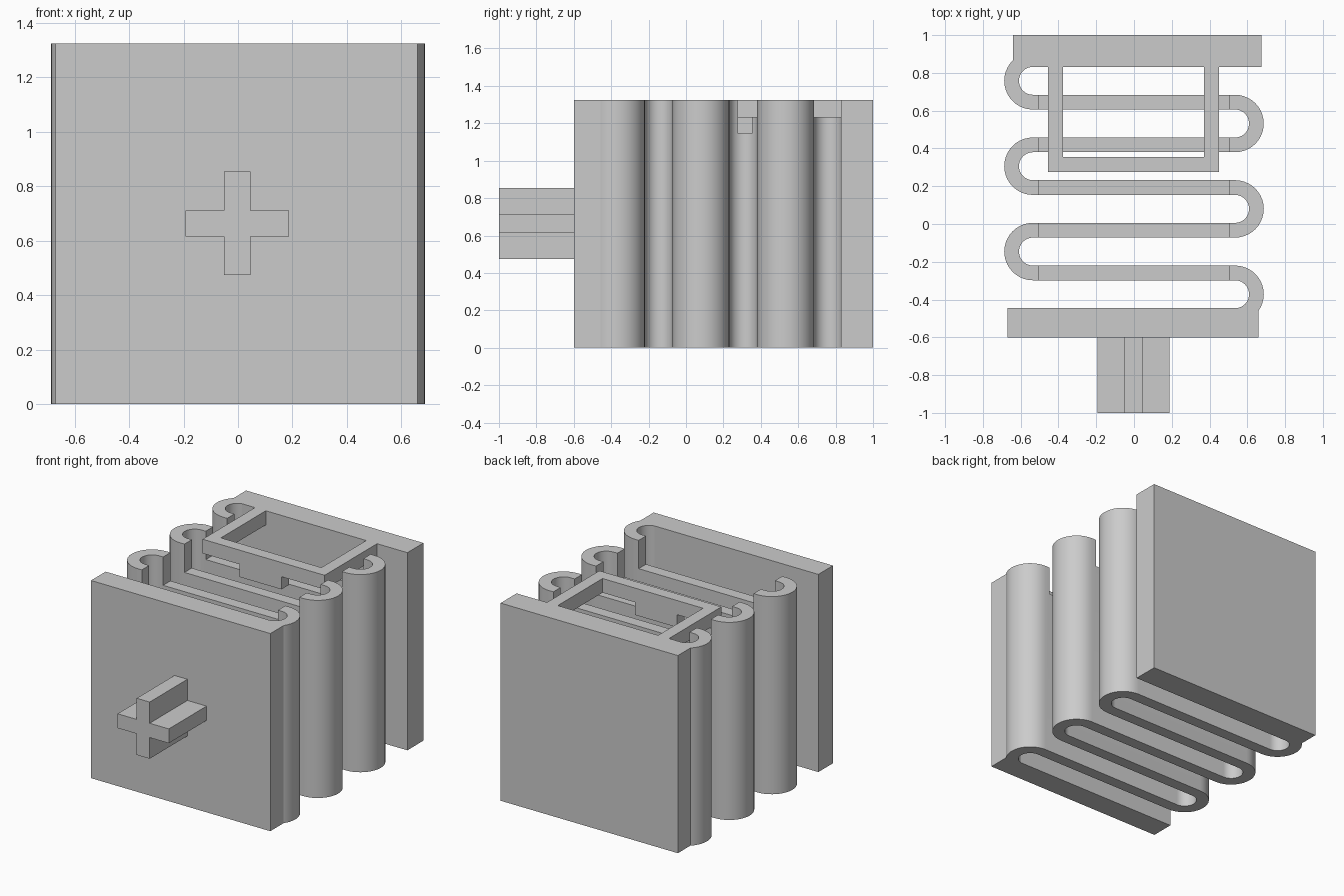
import bpy
import bmesh
from math import cos, sin, pi, radians
from mathutils import Vector

if "Cube" in bpy.data.objects:
    bpy.data.objects.remove(bpy.data.objects["Cube"])

HEIGHT = 1.325
PITCH = 0.226       # spacing between spring bars
HALF = 0.039        # half the spring wall thickness
BEND_X = 0.535      # centre of each bend
FIRST_Y = -0.372    # centre of the first bend
SLOT_X = 0.505
SLOT_Z = 1.135      # lowered top of the bars

grey = bpy.data.materials.new("plain grey")
grey.use_nodes = True
colour = (0.6, 0.6, 0.6, 1)
grey.diffuse_color = colour
grey.node_tree.nodes["Principled BSDF"].inputs["Base Color"].default_value = colour


def add_object(name, bm):
    bmesh.ops.recalc_face_normals(bm, faces=bm.faces)
    mesh = bpy.data.meshes.new(name)
    bm.to_mesh(mesh)
    bm.free()
    mesh.materials.append(grey)
    obj = bpy.data.objects.new(name, mesh)
    bpy.context.collection.objects.link(obj)
    return obj


def extrude(bm, faces, vector):
    result = bmesh.ops.extrude_face_region(bm, geom=faces, use_keep_orig=True)
    moved = [g for g in result["geom"] if isinstance(g, bmesh.types.BMVert)]
    bmesh.ops.translate(bm, verts=moved, vec=vector)


def prism(name, points, vector):
    bm = bmesh.new()
    face = bm.faces.new([bm.verts.new(p) for p in points])
    extrude(bm, [face], vector)
    return add_object(name, bm)


def box(name, x0, x1, y0, y1, z0, z1):
    corners = [(x0, y0, z0), (x1, y0, z0), (x1, y1, z0), (x0, y1, z0)]
    return prism(name, corners, (0, 0, z1 - z0))


# End plates
box("front_plate", -0.67, 0.66, -0.60, -0.445, 0, HEIGHT)
box("back_plate", -0.64, 0.675, 0.83, 1.0, 0, HEIGHT)

# Cross-shaped peg
long, short = 0.19, 0.048
quarter = [(long, -short), (long, short), (short, short)]
outline = []
for turn in range(4):
    a = turn * pi / 2
    outline += [(x * cos(a) - z * sin(a) - 0.003, -1, x * sin(a) + z * cos(a) + 0.664)
                for x, z in quarter]
prism("cross_peg", outline, (0, 0.4, 0))

# Folded spring: bends alternate sides and are joined by straight bars
STEPS = 20
rails = []
for i in range(6):
    side = 1 if i % 2 == 0 else -1
    for k in range(STEPS + 1):
        a = -pi / 2 + pi * k / STEPS
        normal = Vector((side * cos(a), sin(a), 0))
        centre = Vector((side * BEND_X, FIRST_Y + i * PITCH, 0))
        r = PITCH / 2
        # the wall keeps the same two sides as the bends alternate
        rails.append((centre + normal * (r + side * HALF),
                      centre + normal * (r - side * HALF)))
bm = bmesh.new()
pairs = [(bm.verts.new(p), bm.verts.new(q)) for p, q in rails]
strip = [bm.faces.new((a[0], b[0], b[1], a[1])) for a, b in zip(pairs, pairs[1:])]
extrude(bm, strip, (0, 0, HEIGHT))
spring = add_object("folded_spring", bm)

# Lower the middle of every bar
cutter = box("slot_cutter", -SLOT_X, SLOT_X, -0.36, 0.72, SLOT_Z, 1.6)
cutter.hide_render = True
cut = spring.modifiers.new("slot", 'BOOLEAN')
cut.operation = 'DIFFERENCE'
cut.solver = 'EXACT'
cut.object = cutter
bpy.ops.object.select_all(action='DESELECT')
spring.select_set(True)
bpy.context.view_layer.objects.active = spring
bpy.ops.object.modifier_apply(modifier=cut.name)
bpy.data.objects.remove(cutter)
bpy.ops.object.shade_smooth_by_angle(angle=radians(30))

# Catch frame reaching from the back plate, with a tab between the bars
FRAME_Z = 1.23
box("frame_right_arm", -0.455, -0.375, 0.275, 0.84, FRAME_Z, HEIGHT)
box("frame_left_arm", 0.37, 0.45, 0.275, 0.84, FRAME_Z, HEIGHT)
box("frame_crossbar", -0.38, 0.375, 0.275, 0.355, FRAME_Z, HEIGHT)
box("catch_tab", -0.18, 0.13, 0.275, 0.355, 1.145, FRAME_Z + 0.01)
